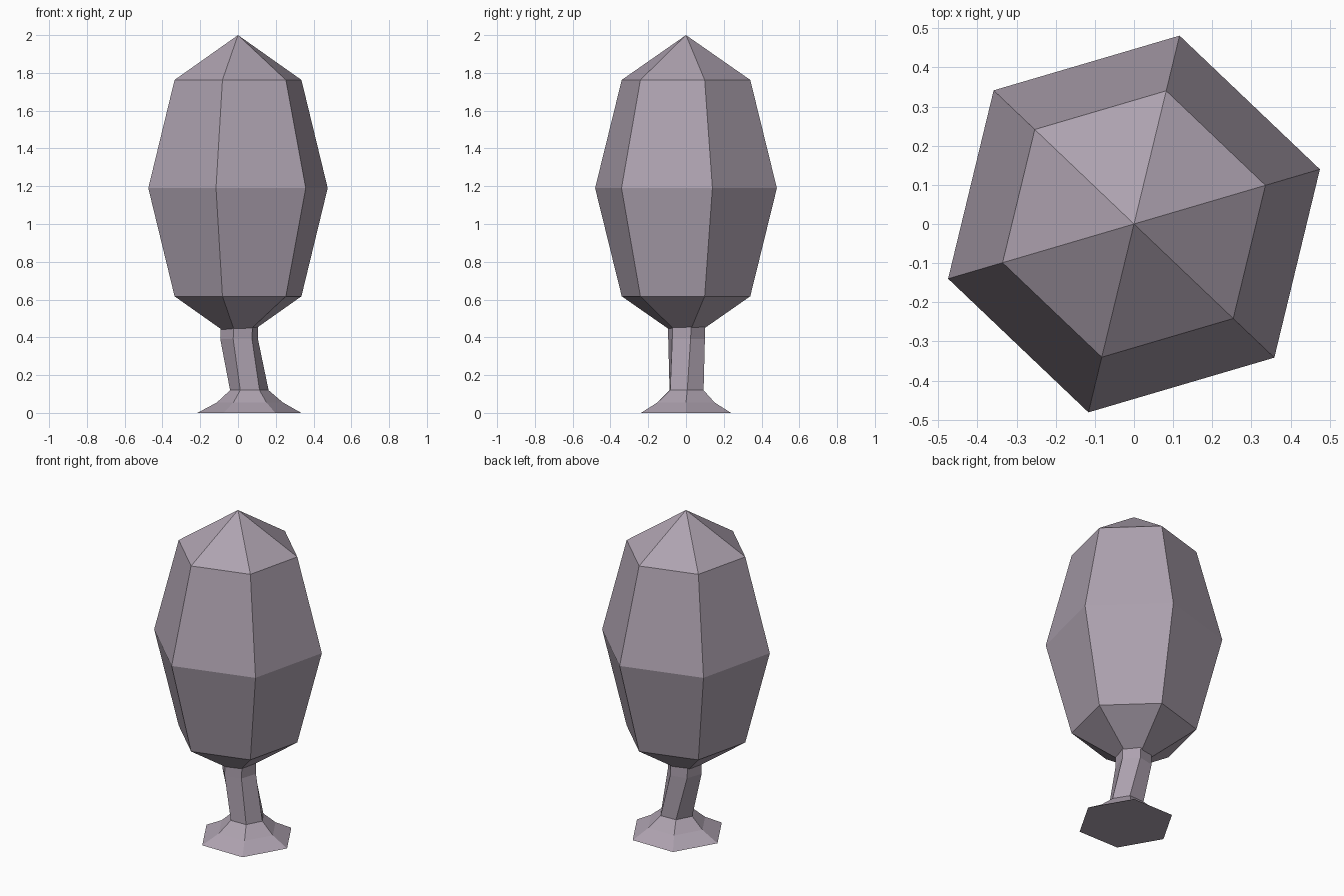
import bpy, bmesh
from math import sin, cos, pi, radians

if "Cube" in bpy.data.objects:
    bpy.data.objects.remove(bpy.data.objects["Cube"])

mat = bpy.data.materials.new("mauve_grey")
mat.diffuse_color = (0.42, 0.36, 0.43, 1)
mat.use_nodes = True
mat.node_tree.nodes["Principled BSDF"].inputs["Base Color"].default_value = mat.diffuse_color


def hex_loft(name, rings, tips=()):
    """Loft six-sided rings (x, y, z, radius, twist in degrees); cap or close to tips."""
    bm = bmesh.new()
    loops = [[bm.verts.new((x + r * cos(radians(t) + i * pi / 3),
                            y + r * sin(radians(t) + i * pi / 3), z))
              for i in range(6)] for x, y, z, r, t in rings]
    for a, b in zip(loops, loops[1:]):
        for i in range(6):
            j = (i + 1) % 6
            bm.faces.new((a[i], a[j], b[j], b[i]))
    if tips:
        for loop, z in zip((loops[0], loops[-1]), tips):
            tip = bm.verts.new((0, 0, z))
            for i in range(6):
                bm.faces.new((loop[i], loop[(i + 1) % 6], tip))
    else:
        bm.faces.new(loops[0])
        bm.faces.new(loops[-1])
    bmesh.ops.recalc_face_normals(bm, faces=bm.faces)
    mesh = bpy.data.meshes.new(name)
    bm.to_mesh(mesh)
    bm.free()
    mesh.materials.append(mat)
    obj = bpy.data.objects.new(name, mesh)
    bpy.context.collection.objects.link(obj)
    return obj


# Foliage: stretched low-poly sphere with six sides and three rings
mid, half, radius = 1.19, 0.81, 0.495
hex_loft("tree_crown",
         [(0, 0, mid + half * sin(a), radius * cos(a), 16.4)
          for a in (-pi / 4, 0, pi / 4)],
         tips=(mid - half, mid + half))

# Trunk: flared foot, leaning and slightly twisted stem ending inside the crown
hex_loft("tree_trunk", [
    (0.06, 0, 0.0, 0.275, 0),
    (0.063, 0, 0.055, 0.175, 0),
    (0.06, 0.003, 0.12, 0.102, 2),
    (0.006, 0.003, 0.39, 0.102, 12),
    (0.006, 0.003, 0.55, 0.102, 16),
])
